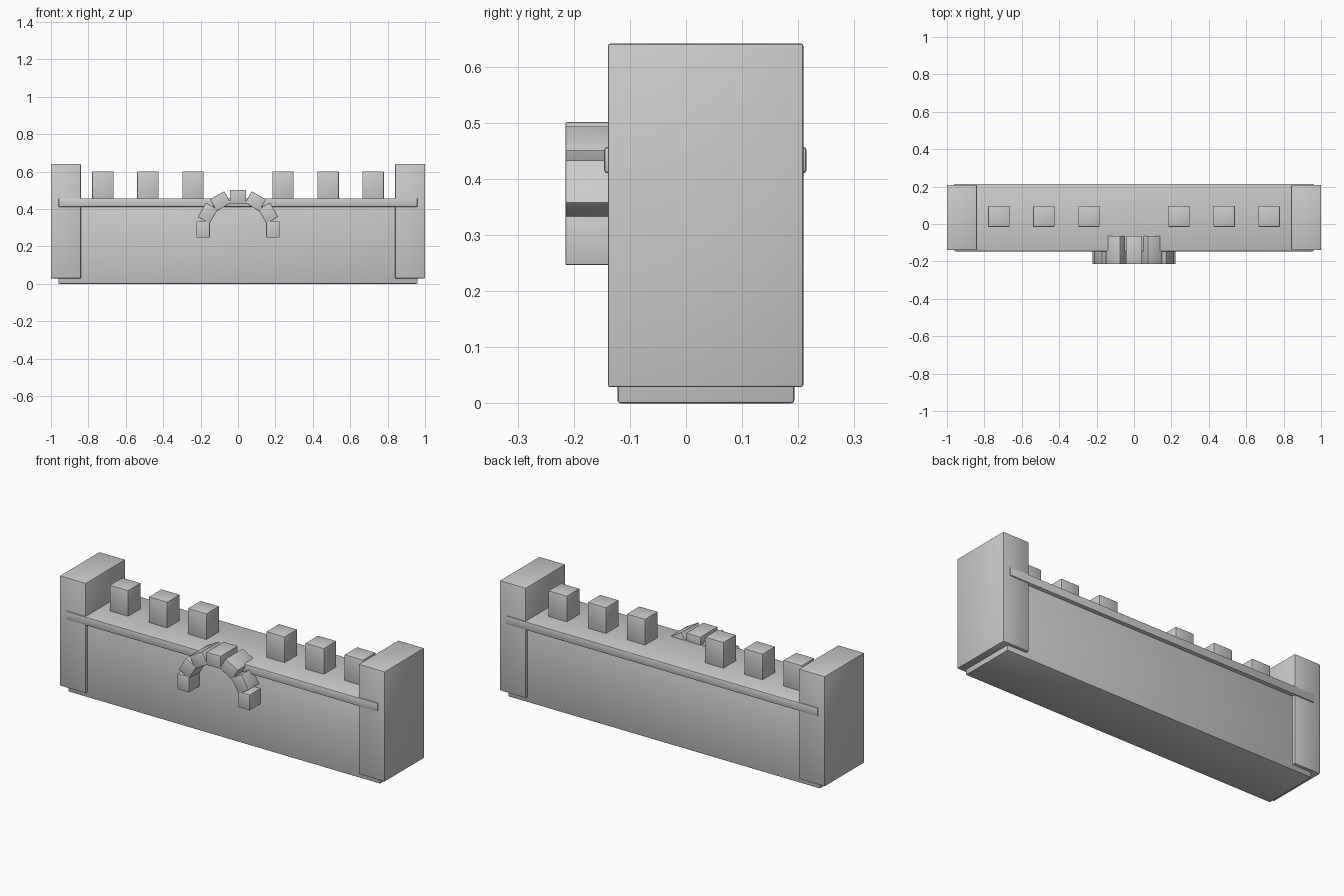
import bpy
from math import sin, cos, radians

if "Cube" in bpy.data.objects:
    bpy.data.objects.remove(bpy.data.objects["Cube"], do_unlink=True)

stone = bpy.data.materials.new("grey_stone")
stone.use_nodes = True
GREY = (0.6, 0.6, 0.6, 1)
stone.diffuse_color = GREY
stone.node_tree.nodes["Principled BSDF"].inputs["Base Color"].default_value = GREY


def block(name, low, high, tilt=0, bevel=0.004):
    """Softly bevelled stone block between two corners, tilted about y."""
    centre = [(a + b) / 2 for a, b in zip(low, high)]
    bpy.ops.mesh.primitive_cube_add(size=1, location=centre, rotation=(0, tilt, 0))
    ob = bpy.context.object
    ob.name = name
    ob.scale = [b - a for a, b in zip(low, high)]
    bpy.ops.object.transform_apply(location=False, rotation=False, scale=True)
    mod = ob.modifiers.new("soft_edges", "BEVEL")
    mod.width = bevel
    mod.segments = 2
    bpy.ops.object.modifier_apply(modifier=mod.name)
    bpy.ops.object.shade_smooth_by_angle(angle=radians(40))
    ob.data.materials.append(stone)
    return ob


# Main wall and the ledge running along its top
block("wall", (-0.96, -0.122, 0), (0.96, 0.193, 0.42), bevel=0.005)
block("ledge", (-0.96, -0.146, 0.41), (0.96, 0.215, 0.457), bevel=0.006)

for side, s in (("left", 1), ("right", -1)):
    # End pillars
    x = s * 0.92
    block(side + "_pillar", (x - 0.08, -0.139, 0.029), (x + 0.08, 0.209, 0.641))
    # Merlons on the parapet, leaving the middle open
    for i in range(3):
        x = s * 0.241 * (i + 1)
        block(f"{side}_merlon_{i + 1}", (x - 0.057, -0.015, 0.445),
              (x + 0.057, 0.096, 0.6), bevel=0.003)

# Arch of separate stones on the front
for i in range(7):
    a = radians(-90 + 30 * i)
    x, z = 0.187 * sin(a), 0.29 + 0.175 * cos(a)
    block(f"arch_stone_{i + 1}", (x - 0.044, -0.215, z - 0.036),
          (x + 0.044, -0.063, z + 0.036), tilt=a, bevel=0.003)
